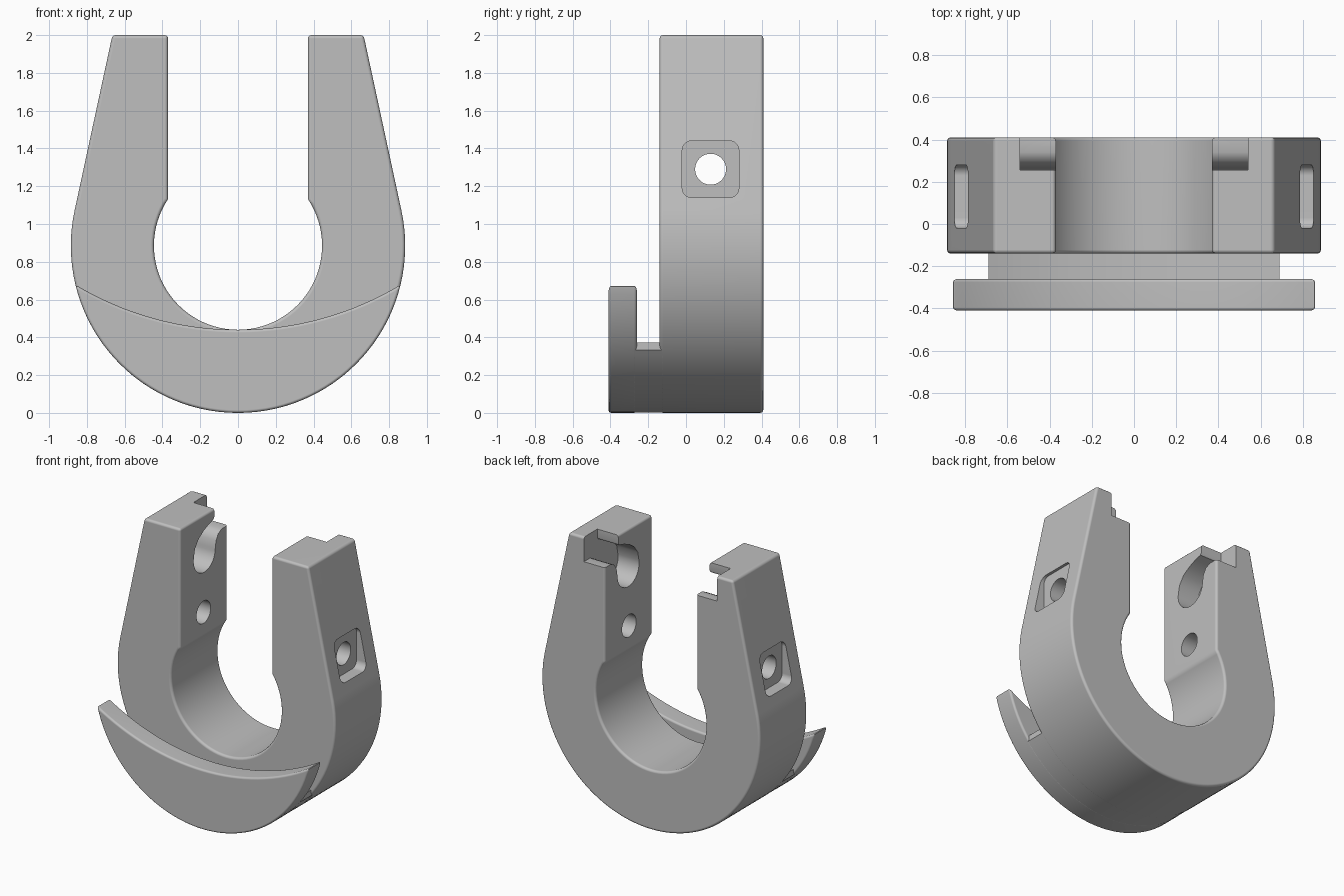
import bpy, bmesh
from math import sin, cos, asin, acos, atan2, hypot, radians, degrees

cube = bpy.data.objects.get("Cube")
if cube:
    bpy.data.objects.remove(cube, do_unlink=True)

grey = bpy.data.materials.new("plain grey")
grey.use_nodes = True
colour = (0.52, 0.52, 0.52, 1)
grey.diffuse_color = colour
grey.node_tree.nodes["Principled BSDF"].inputs["Base Color"].default_value = colour

R = 0.885          # outer radius, also the height of the ring centre
BORE = 0.445       # radius of the round opening
ARM_IN, ARM_OUT, TOP = 0.37, 0.665, 2.0


def arc(cx, cy, r, start, end, n):
    """Points along an arc, angles in degrees."""
    steps = [radians(start + (end - start) * i / n) for i in range(n + 1)]
    return [(cx + r * cos(a), cy + r * sin(a)) for a in steps]


def prism(name, pts, axis, a, b):
    """Extrude a profile along x (profile in yz) or y (profile in xz)."""
    bm = bmesh.new()
    place = (lambda u, v, d: (d, u, v)) if axis == "x" else (lambda u, v, d: (u, d, v))
    low = [bm.verts.new(place(u, v, a)) for u, v in pts]
    high = [bm.verts.new(place(u, v, b)) for u, v in pts]
    bm.faces.new(low)
    bm.faces.new(high)
    n = len(pts)
    for i in range(n):
        j = (i + 1) % n
        bm.faces.new((low[i], low[j], high[j], high[i]))
    bmesh.ops.recalc_face_normals(bm, faces=bm.faces)
    mesh = bpy.data.meshes.new(name)
    bm.to_mesh(mesh)
    bm.free()
    mesh.materials.append(grey)
    ob = bpy.data.objects.new(name, mesh)
    bpy.context.collection.objects.link(ob)
    return ob


def activate(ob):
    bpy.ops.object.select_all(action="DESELECT")
    ob.select_set(True)
    bpy.context.view_layer.objects.active = ob


def bevel(ob, width):
    mod = ob.modifiers.new("rounded edges", "BEVEL")
    mod.width = width
    mod.segments = 3
    mod.limit_method = "ANGLE"
    mod.angle_limit = radians(40)
    activate(ob)
    bpy.ops.object.modifier_apply(modifier=mod.name)


def cut(ob, cutter):
    mod = ob.modifiers.new("cut", "BOOLEAN")
    mod.operation = "DIFFERENCE"
    mod.solver = "EXACT"
    mod.object = cutter
    activate(ob)
    bpy.ops.object.modifier_apply(modifier=mod.name)
    bpy.data.objects.remove(cutter, do_unlink=True)


def finish(ob):
    activate(ob)
    bpy.ops.object.shade_smooth_by_angle(angle=radians(35))
    mod = ob.modifiers.new("clean shading", "WEIGHTED_NORMAL")
    mod.keep_sharp = True


def crescent(name, r, tip, rise, mid, y0, y1):
    """Slice of the ring's foot with a dished top edge."""
    outer = arc(0, R, r, -tip, tip - 180, 48)
    w, z = outer[0][0], outer[0][1] + rise
    sag = z - mid
    big = (w * w + sag * sag) / (2 * sag)
    half = degrees(asin(w / big))
    upper = arc(0, mid + big, big, -90 - half, -90 + half, 32)
    if rise == 0:
        upper = upper[1:-1]
    return prism(name, outer + upper, "y", y0, y1)


# Horseshoe body: round foot with tapering arms tangent to it
tangent = degrees(atan2(TOP - R, ARM_OUT) - acos(R / hypot(ARM_OUT, TOP - R)))
neck = degrees(acos(ARM_IN / BORE))
profile = arc(0, R, R, tangent, -180 - tangent, 72)
profile += [(-ARM_OUT, TOP), (-ARM_IN, TOP)]
profile += arc(0, R, BORE, 180 - neck, 360 + neck, 60)
profile += [(ARM_IN, TOP), (ARM_OUT, TOP)]
body = prism("horseshoe_body", profile, "y", -0.14, 0.41)
bevel(body, 0.018)

# Curved drop-in slot on the inner face of each arm, open to the back and top
slot = [(0.5, 2.1), (0.255, 2.1), (0.255, 1.94), (0.245, 1.925), (0.19, 1.91),
        (0.13, 1.885), (0.07, 1.845), (0.03, 1.79)]
slot += arc(0.14, 1.705, 0.125, 170, 360, 20)
slot += [(0.275, 1.76), (0.3, 1.8), (0.34, 1.82), (0.5, 1.82)]

# Rounded square recess on the outer face of each arm
recess = []
for cy, cz, start in ((0.23, 1.39, 0), (0.03, 1.39, 90), (0.03, 1.19, 180), (0.23, 1.19, 270)):
    recess += arc(cy, cz, 0.05, start, start + 90, 6)

for side in (-1, 1):
    cut(body, prism("slot_cutter", slot, "x", side * 0.3, side * 0.54))
    cut(body, prism("recess_cutter", recess, "x", side * 0.765, side * 1.0))

# Bolt hole through both arms
cut(body, prism("bolt_cutter", arc(0.13, 1.29, 0.082, 0, 348.75, 31), "x", -1.1, 1.1))
finish(body)

# Front lip and the narrower web joining it to the body
lip = crescent("front_lip", R, 13.5, 0, 0.44, -0.41, -0.26)
bevel(lip, 0.015)
finish(lip)
web = crescent("lip_web", R - 0.001, 38.7, 0.04, 0.25, -0.30, -0.10)
finish(web)
